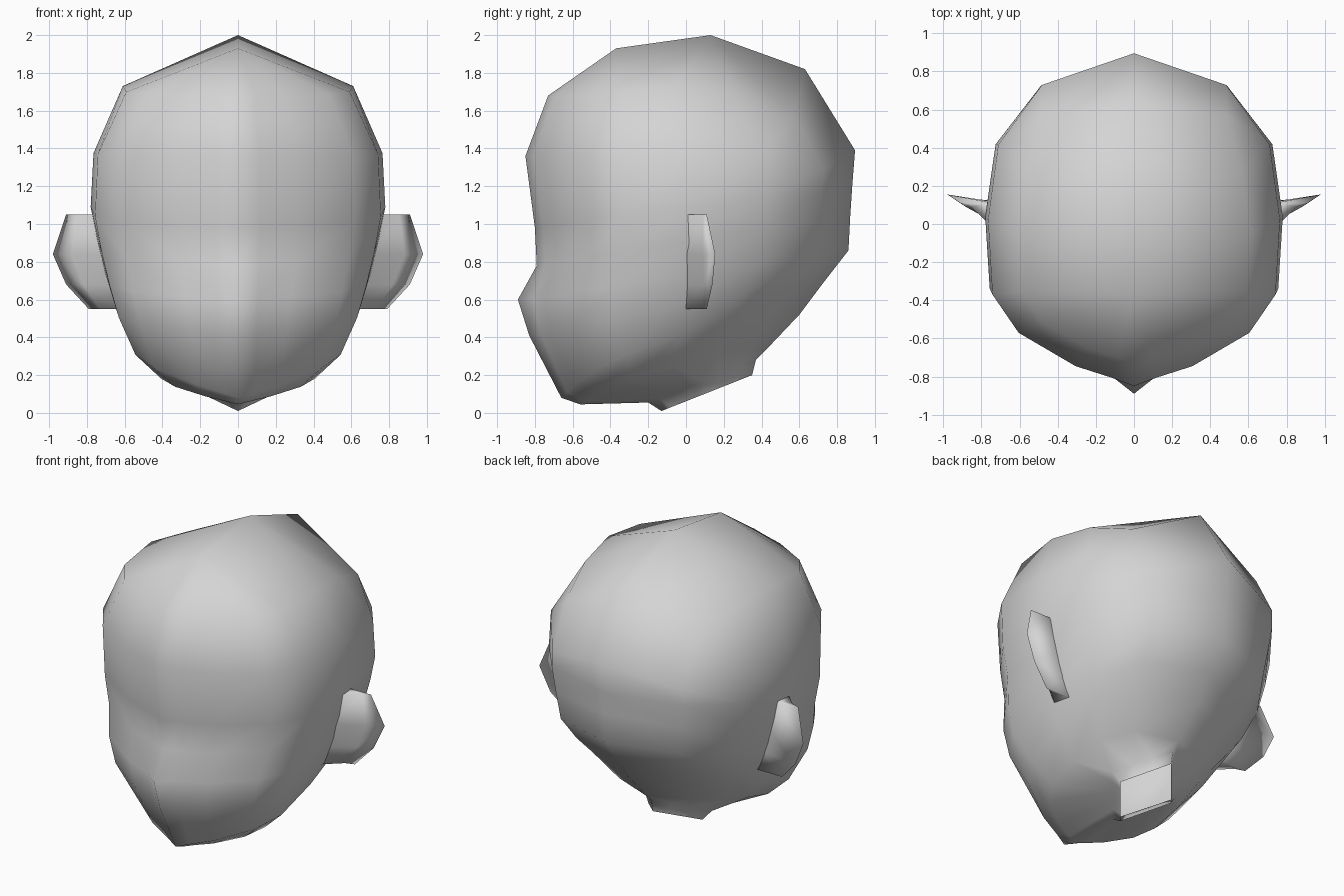
import bpy, bmesh

cube = bpy.data.objects.get("Cube")
if cube:
    bpy.data.objects.remove(cube, do_unlink=True)

skin = bpy.data.materials.new("plain grey")
skin.use_nodes = True
grey = (0.66, 0.66, 0.66, 1)
skin.diffuse_color = grey
skin.node_tree.nodes["Principled BSDF"].inputs["Base Color"].default_value = grey


def finish(bm, name):
    """Turn a half mesh into a smooth object mirrored across the middle."""
    mesh = bpy.data.meshes.new(name)
    bmesh.ops.recalc_face_normals(bm, faces=bm.faces)
    for face in bm.faces:
        face.smooth = True
    bm.to_mesh(mesh)
    bm.free()
    mesh.materials.append(skin)
    obj = bpy.data.objects.new(name, mesh)
    bpy.context.collection.objects.link(obj)
    mirror = obj.modifiers.new("mirror", "MIRROR")
    mirror.use_clip = True
    mirror.merge_threshold = 0.001
    return obj


def bridge(bm, rows):
    for low, high in zip(rows, rows[1:]):
        for i in range(len(low) - 1):
            bm.faces.new((low[i], low[i + 1], high[i + 1], high[i]))


# Half outline of the skull seen from above, front to back
outline = [(0, -1), (.15, -.95), (.4, -.88), (.79, -.68), (.97, -.45),
           (1, 0), (.93, .45), (.63, .81), (0, 1)]
# Half outline of the diamond-shaped neck
diamond = [(0, -1), (.2, -.8), (.4, -.6), (.6, -.4), (.8, -.2),
           (1, 0), (.67, .33), (.33, .67), (0, 1)]

# Tilted rings: front y, front z, back y, back z, half width, rise at the side
rings = [
    (-.13, .01, .35, .2, .2, 0),
    (-.2, .055, .37, .28, .25, 0),
    (-.56, .045, .42, .33, .42, .06),
    (-.66, .08, .6, .52, .56, .11),
    (-.81, .41, .72, .68, .65, .02),
    (-.85, .6, .86, .86, .7, 0),
    (-.79, .78, .87, 1.05, .745, 0),
    (-.8, .98, .88, 1.2, .78, 0),
    (-.85, 1.36, .895, 1.39, .765, 0),
    (-.73, 1.68, .63, 1.82, .61, -.02),
]

# Head, left open under the neck
bm = bmesh.new()
rows = []
for n, (yf, zf, yb, zb, width, rise) in enumerate(rings):
    row = []
    for u, v in (diamond if n < 2 else outline):
        t = (v + 1) / 2
        row.append(bm.verts.new((u * width, yf + (yb - yf) * t,
                                 zf + (zb - zf) * t + rise * u)))
    rows.append(row)
bridge(bm, rows)

# Nose ridge
rows[4][0].co.y = -.83
rows[5][0].co.y = -.89

# Rounded back corners of the skull
rim = rows[-1]
rim[7].co = (.49, .57, 1.57)
rim[6].co.z = 1.69
rows[-2][7].co.z = 1.29

# Crown, fanned from two points on the middle line
brow_top = bm.verts.new((0, -.37, 1.93))
crown = bm.verts.new((0, .13, 2))
for i in range(len(rim) - 1):
    bm.faces.new((rim[i], rim[i + 1], brow_top if i < 5 else crown))
bm.faces.new((rim[5], crown, brow_top))
finish(bm, "head")

# Ears: height, rim x, rim y, front root x, back root x
sections = [(.55, .79, .11, .62, .6), (.68, .91, .14, .65, .64),
            (.84, .98, .155, .7, .69), (1.05, .91, .11, .75, .74)]
bm = bmesh.new()
rows = []
for z, x, y, front, back in sections:
    fold = front + (x - front) * .65
    points = [(front, -.01, z), (fold, .09, z), (x, y, z), (back, .11, z)]
    rows.append([bm.verts.new(p) for p in points])
bridge(bm, rows)
for end in (rows[0], rows[-1]):
    bm.faces.new(end)
finish(bm, "ears")
